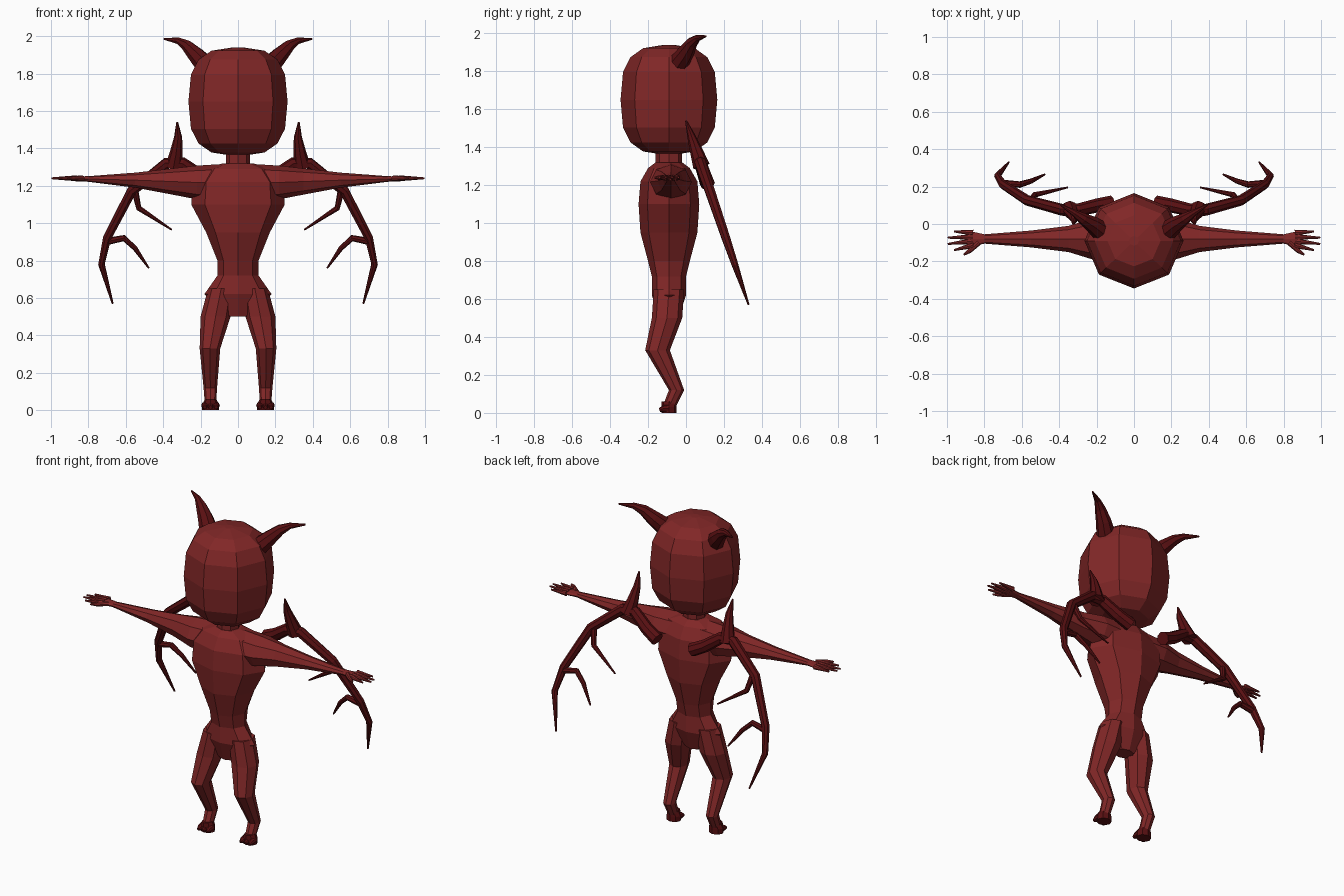
import bpy, bmesh, math
from mathutils import Vector

cube = bpy.data.objects.get("Cube")
if cube:
    bpy.data.objects.remove(cube, do_unlink=True)


def material(name, rgb):
    m = bpy.data.materials.new(name)
    m.use_nodes = True
    m.diffuse_color = (*rgb, 1)
    bsdf = m.node_tree.nodes["Principled BSDF"]
    bsdf.inputs["Base Color"].default_value = (*rgb, 1)
    return m


SKIN = material("red skin", (0.22, 0.02, 0.02))
HORN = material("dark red horn", (0.1, 0.005, 0.006))
BODY_Y = -0.09


def ring(center, u, v, sides=8):
    """Closed ring of points spanned by the half-axes u and v."""
    angles = [math.tau * i / sides for i in range(sides)]
    return [Vector(center) + u * math.cos(a) + v * math.sin(a) for a in angles]


def loft(name, rings, mat, mirror=False):
    """Skin a row of rings, cap both ends, optionally mirror across x."""
    bm = bmesh.new()
    rows = [[bm.verts.new(p) for p in r] for r in rings]
    n = len(rows[0])
    for a, b in zip(rows, rows[1:]):
        for i in range(n):
            j = (i + 1) % n
            bm.faces.new((a[i], a[j], b[j], b[i]))
    bm.faces.new(rows[0])
    bm.faces.new(rows[-1])
    bmesh.ops.recalc_face_normals(bm, faces=bm.faces[:])
    mesh = bpy.data.meshes.new(name)
    bm.to_mesh(mesh)
    bm.free()
    mesh.materials.append(mat)
    obj = bpy.data.objects.new(name, mesh)
    bpy.context.collection.objects.link(obj)
    if mirror:
        obj.modifiers.new("Mirror", 'MIRROR').use_axis[0] = True


def column(name, rows, mat, mirror=False):
    """Upright loft from rows of (x, y, z, half width, half depth)."""
    rings = [ring((x, y, z), Vector((width, 0, 0)), Vector((0, depth, 0)))
             for x, y, z, width, depth in rows]
    loft(name, rings, mat, mirror)


def tube(name, path, radius, mat, taper=0.5, tip=0.005):
    """Mirrored tube along a path that thins towards its tip."""
    pts = [Vector(p) for p in path]
    last = len(pts) - 1
    rings = []
    side = None
    for i, p in enumerate(pts):
        along = (pts[min(i + 1, last)] - pts[max(i - 1, 0)]).normalized()
        side = side or along.orthogonal()
        side = (side - along * side.dot(along)).normalized()
        r = tip + (radius - tip) * (1 - i / last) ** taper
        rings.append(ring(p, side * r, along.cross(side) * r))
    loft(name, rings, mat, True)


def antler(name, path, radius, taper=0.5):
    """Tube through (x, z) points lying on one plane that leans back."""
    tube(name, [(x, 0.34 * (1.54 - z), z) for x, z in path], radius, HORN, taper)


# Head: a rounded box made from a squared-off ellipse
head_rows = []
STEPS = 9
for i in range(STEPS):
    a = math.pi * ((i + 0.1) / (STEPS - 0.8) - 0.5)
    spread = math.cos(a) ** 0.7
    rise = math.copysign(abs(math.sin(a)) ** 0.7, a)
    head_rows.append((0, BODY_Y, 1.65 + 0.29 * rise, 0.265 * spread, 0.255 * spread))
column("head", head_rows, SKIN)
column("neck", [(0, BODY_Y, z, 0.065, 0.07) for z in (1.28, 1.4)], SKIN)

# Torso and hips: height, half width, half depth
torso = [(1.32, 0.08, 0.07), (1.29, 0.18, 0.11), (1.22, 0.24, 0.15),
         (1.1, 0.25, 0.16), (0.95, 0.17, 0.15), (0.8, 0.11, 0.11),
         (0.72, 0.11, 0.09), (0.62, 0.18, 0.09), (0.5, 0.06, 0.05)]
column("torso", [(0, BODY_Y, *row) for row in torso], SKIN)

# Arms and palms: reach, half depth, half height
ARM_Z = 1.24
arm = [(0.1, 0.11, 0.1), (0.22, 0.11, 0.09), (0.35, 0.07, 0.07),
       (0.55, 0.045, 0.04), (0.8, 0.025, 0.015), (0.89, 0.045, 0.012)]
loft("arms", [ring((reach, -0.08, ARM_Z - height / 4),
                   Vector((0, depth, 0)), Vector((0, 0, height)))
              for reach, depth, height in arm], SKIN, True)

# Fingers fan out from the palm, the middle ones longest
for i in range(4):
    fan = i - 1.5
    tube(f"finger_{i + 1}", [(0.86, -0.08 - fan / 45, ARM_Z),
                             (1 - fan * fan / 60, BODY_Y - fan / 30, ARM_Z)],
         0.016, SKIN)
tube("thumb", [(0.83, -0.1, ARM_Z), (0.88, -0.145, ARM_Z), (0.91, -0.165, ARM_Z)],
     0.015, SKIN)

# Legs with bent knees and raised heels
column("legs", [(0.09, BODY_Y, 0.65, 0.07, 0.08),
                (0.12, -0.1, 0.5, 0.08, 0.08),
                (0.15, -0.15, 0.33, 0.055, 0.065),
                (0.148, -0.05, 0.12, 0.036, 0.04),
                (0.147, BODY_Y, 0.03, 0.03, 0.035)], SKIN, True)

# Feet and toes
FOOT_X = 0.147
column("feet", [(FOOT_X, BODY_Y, z, width, 0.04)
                for z, width in ((0.06, 0.03), (0.03, 0.045), (0, 0.045))], HORN, True)
for i in range(3):
    x = FOOT_X + (i - 1) * 0.03
    tube(f"toe_{i + 1}", [(x, BODY_Y, 0.025), (x, -0.12, 0.022), (x, -0.14, 0.015)],
         0.02, HORN, tip=0.01)

# Head horns
tube("horns", [(0.16, -0.05, 1.83), (0.225, 0, 1.9), (0.275, 0.03, 1.95),
               (0.32, 0.06, 1.975), (0.395, 0.105, 1.985)], 0.058, HORN, taper=1)

# Back antlers: stem, upper spike and two side prongs
antler("antler_stem", [(0.12, 1.21), (0.2, 1.25), (0.3, 1.32), (0.38, 1.32),
                       (0.57, 1.17), (0.7, 0.92), (0.73, 0.78), (0.67, 0.57)], 0.04)
antler("antler_spike", [(0.345, 1.3), (0.33, 1.38), (0.32, 1.46), (0.325, 1.54)],
       0.045, taper=0.8)
antler("antler_upper_prong", [(0.555, 1.19), (0.53, 1.08), (0.355, 0.965)], 0.02)
antler("antler_lower_prong", [(0.71, 0.9), (0.61, 0.92), (0.55, 0.865), (0.477, 0.76)],
       0.02)
